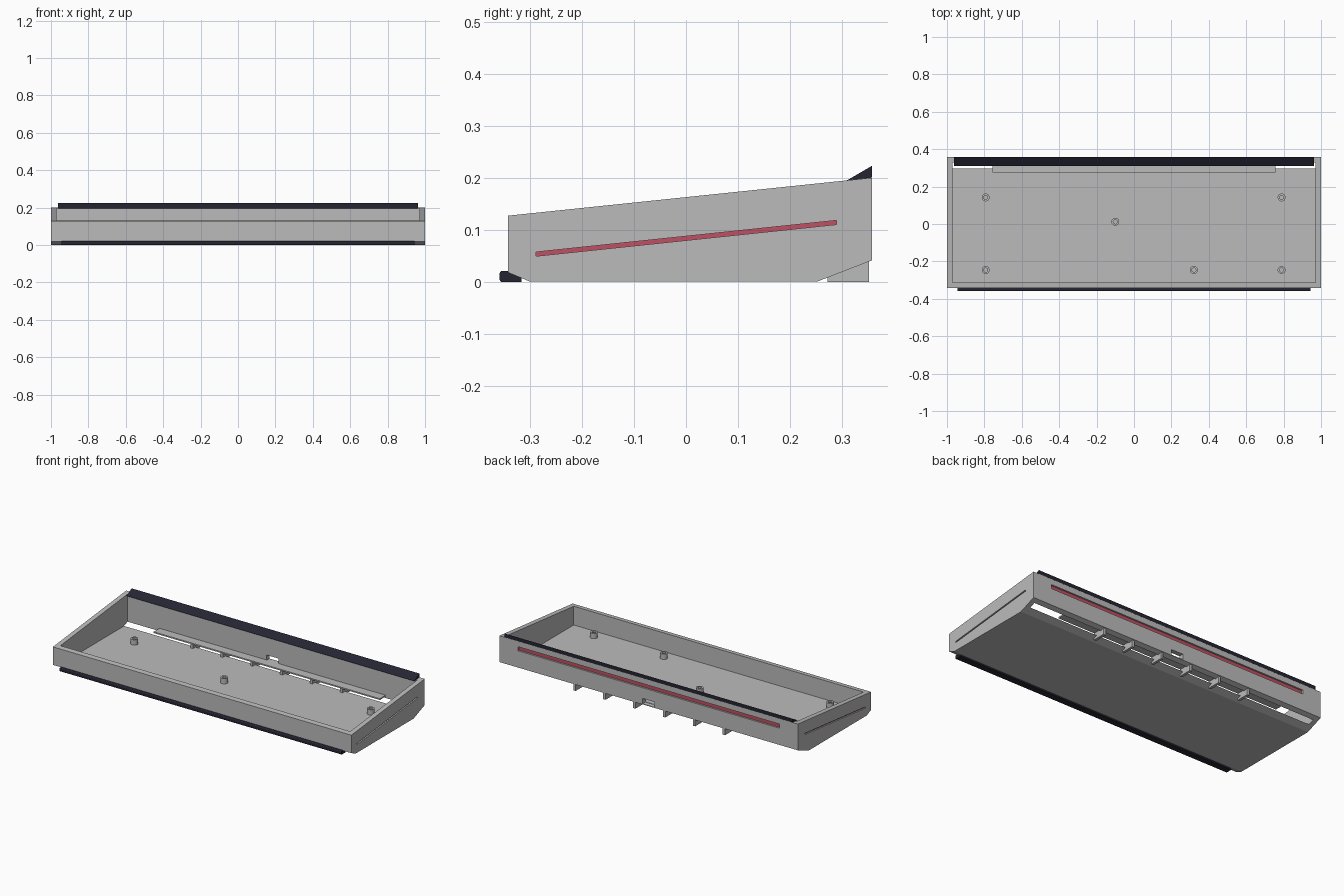
import bpy, bmesh, math

if "Cube" in bpy.data.objects:
    bpy.data.objects.remove(bpy.data.objects["Cube"])


def material(name, rgb):
    m = bpy.data.materials.new(name)
    m.diffuse_color = (*rgb, 1)
    m.use_nodes = True
    m.node_tree.nodes["Principled BSDF"].inputs["Base Color"].default_value = m.diffuse_color
    return m


GREY = material("case grey", (0.5, 0.5, 0.5))
DARK = material("dark rubber", (0.018, 0.018, 0.032))
RED = material("strip red", (0.52, 0.08, 0.125))


def prism(name, profile, x0, x1, mat):
    """Extrude a (y, z) profile along x."""
    bm = bmesh.new()
    face = bm.faces.new([bm.verts.new((x0, y, z)) for y, z in profile])
    ext = bmesh.ops.extrude_face_region(bm, geom=[face])
    moved = [v for v in ext["geom"] if isinstance(v, bmesh.types.BMVert)]
    bmesh.ops.translate(bm, verts=moved, vec=(x1 - x0, 0, 0))
    bmesh.ops.recalc_face_normals(bm, faces=bm.faces)
    mesh = bpy.data.meshes.new(name)
    bm.to_mesh(mesh)
    bm.free()
    mesh.materials.append(mat)
    ob = bpy.data.objects.new(name, mesh)
    bpy.context.collection.objects.link(ob)
    return ob


def box(name, x0, x1, y0, y1, z0, z1, mat):
    return prism(name, [(y0, z0), (y1, z0), (y1, z1), (y0, z1)], x0, x1, mat)


def cut(target, cutter):
    cutter.hide_render = True
    cutter.hide_viewport = True
    cutter.display_type = 'WIRE'
    mod = target.modifiers.new("cut", 'BOOLEAN')
    mod.operation = 'DIFFERENCE'
    mod.solver = 'EXACT'
    mod.object = cutter


W = 0.999            # half width of the case
FLOOR = 0.018        # top of the floor
DEPTH = 0.012        # depth of the strip grooves

# Wedge-shaped tray; the cavity breaks through the rear chamfer
case = prism("case", [(-0.343, 0.019), (-0.3, 0.001), (0.252, 0.001), (0.358, 0.042),
                      (0.358, 0.201), (-0.343, 0.128)], -W, W, GREY)
cut(case, box("cavity_cutter", -0.97, 0.97, -0.312, 0.33, FLOOR, 0.4, GREY))

# Port opening in the back wall
cut(case, box("port_cutter", -0.04, 0.04, 0.3, 0.4, 0.046, 0.078, GREY))

# Groove and red strip on the back
cut(case, box("back_groove_cutter", -0.875, 0.875, 0.358 - DEPTH, 0.4, 0.143, 0.168, GREY))
box("back_strip", -0.874, 0.874, 0.357 - DEPTH, 0.361 - DEPTH, 0.1435, 0.1675, RED)

# Sloping grooves and red strips on both sides
band = [(-0.289, 0.05), (0.29, 0.111), (0.29, 0.119), (-0.289, 0.058)]
for side, s in (("left", -1), ("right", 1)):
    cut(case, prism(side + "_groove_cutter", band, s * (W - DEPTH), s * (W + 0.05), GREY))
    prism(side + "_strip", band, s * (W - DEPTH - 0.001), s * (W - DEPTH + 0.003), RED)

# Dark wedge along the rear rim
prism("rear_lip", [(0.31, 0.196), (0.358, 0.2012), (0.358, 0.224)], -0.963, 0.963, DARK)

# Dark front foot with a rounded front
foot = [(-0.317, 0.0), (-0.317, 0.016), (-0.322, 0.022)]
for cz, a0 in ((0.016, 90), (0.006, 180)):
    foot += [(-0.353 + 0.006 * math.cos(math.radians(a0 + a)),
              cz + 0.006 * math.sin(math.radians(a0 + a))) for a in (0, 30, 60, 90)]
prism("front_foot", foot, -0.943, 0.943, DARK)

# Ribs and cover plate over the rear opening
for i in range(6):
    x = -0.5 + 0.2 * i
    box("rear_rib", x - 0.008, x + 0.008, 0.272, 0.352, 0.0, 0.042, GREY)
box("rear_plate", -0.757, 0.757, 0.275, 0.332, 0.04, 0.048, GREY)


# Hollow mounting posts
def post(x, y, n=24, r=0.021, hole=0.011, top=0.05):
    bm = bmesh.new()
    rings = []
    for rad, z in ((r, FLOOR - 0.004), (r, top), (hole, top), (hole, FLOOR + 0.001)):
        rings.append([bm.verts.new((x + rad * math.cos(math.tau * k / n),
                                    y + rad * math.sin(math.tau * k / n), z)) for k in range(n)])
    for a, b in zip(rings, rings[1:]):
        for k in range(n):
            j = (k + 1) % n
            bm.faces.new((a[k], a[j], b[j], b[k]))
    bm.faces.new(rings[-1])
    bm.faces.new(rings[0][::-1])
    bmesh.ops.recalc_face_normals(bm, faces=bm.faces)
    mesh = bpy.data.meshes.new("mounting_post")
    bm.to_mesh(mesh)
    bm.free()
    mesh.materials.append(GREY)
    ob = bpy.data.objects.new("mounting_post", mesh)
    bpy.context.collection.objects.link(ob)
    bpy.ops.object.select_all(action='DESELECT')
    bpy.context.view_layer.objects.active = ob
    ob.select_set(True)
    bpy.ops.object.shade_smooth_by_angle(angle=math.radians(35))


for px, py in ((-0.793, 0.142), (0.789, 0.142), (-0.1, 0.012),
               (-0.793, -0.246), (0.32, -0.246), (0.789, -0.246)):
    post(px, py)
